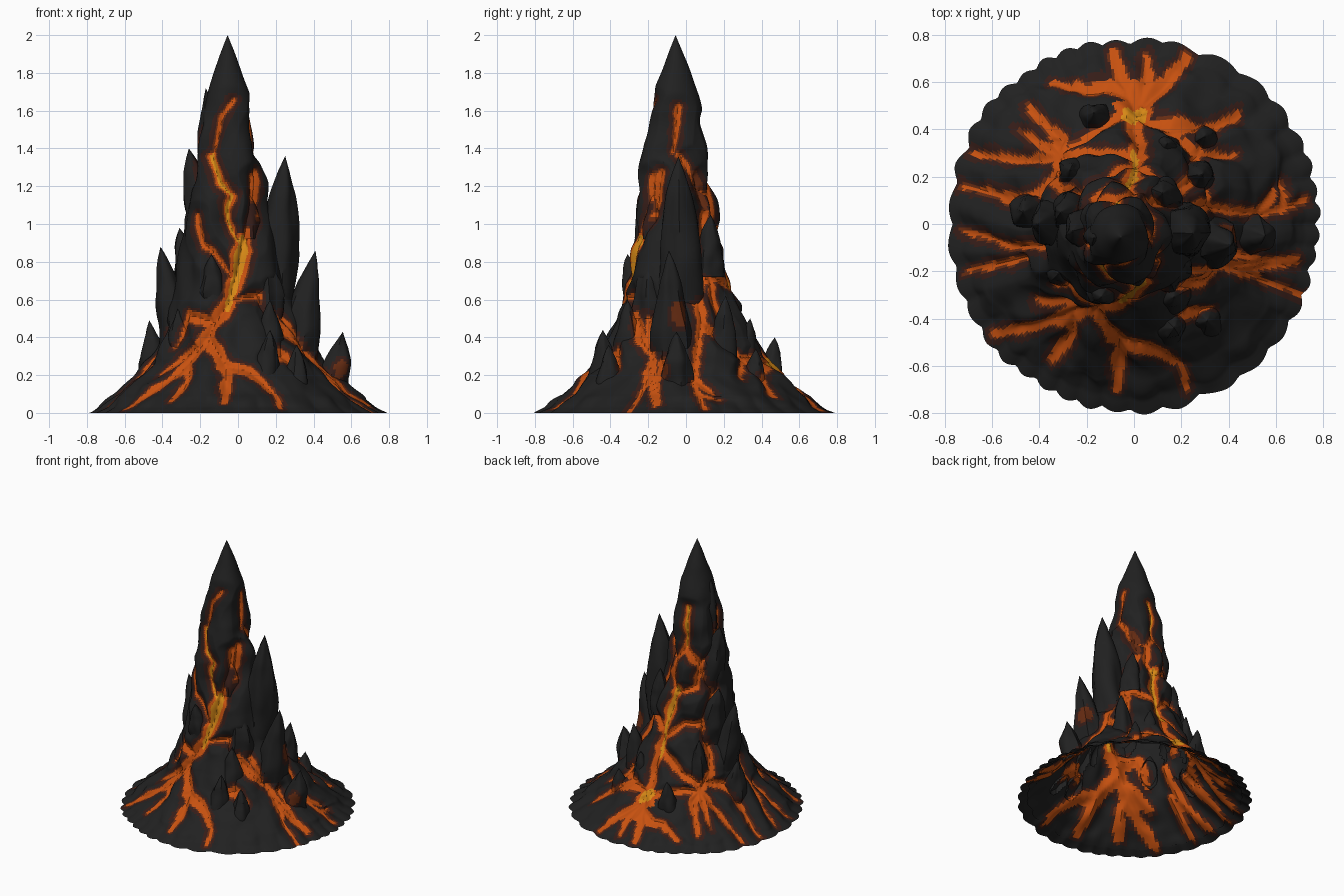
import bpy, bmesh, math
from mathutils import Vector, noise
from mathutils.kdtree import KDTree

if "Cube" in bpy.data.objects:
    bpy.data.objects.remove(bpy.data.objects["Cube"])

# Colours: index order is used by the lava rule
COLOURS = [("charcoal rock", (0.015, 0.015, 0.015)), ("scorched brown", (0.036, 0.012, 0.009)),
           ("rust", (0.13, 0.024, 0.006)), ("lava orange", (0.57, 0.082, 0.005)),
           ("lava amber", (0.68, 0.25, 0.008))]
MATS = []
for name, c in COLOURS:
    m = bpy.data.materials.new(name)
    m.diffuse_color = (*c, 1)
    m.use_nodes = True
    m.node_tree.nodes["Principled BSDF"].inputs["Base Color"].default_value = m.diffuse_color
    MATS.append(m)

# Mountain profile at vein level: height, radius
PROFILE = [(0, .765), (.03, .70), (.1, .60), (.2, .49), (.3, .405), (.4, .345), (.6, .265),
           (.8, .215), (1, .18), (1.2, .155), (1.4, .125), (1.6, .10), (1.8, .055), (2, 0)]


def radius(z):
    for (z0, r0), (z1, r1) in zip(PROFILE, PROFILE[1:]):
        if z <= z1:
            return r0 + (r1 - r0) * (z - z0) / (z1 - z0)
    return 0


def height(r):
    for (z0, r0), (z1, r1) in zip(PROFILE, PROFILE[1:]):
        if r >= r1:
            return max(0, z0 + (z1 - z0) * (r - r0) / (r1 - r0))
    return 2


def centre(z):
    s = -.055 * min(1, z)
    return Vector((s, s, z))


def on_shell(az, z, extra=0):
    return centre(z) + (radius(z) + extra) * Vector((math.cos(az), math.sin(az), 0))


# Vein points given from above (x, y), from the front (x, z), from the right (y, z), or as (degrees, z)
def from_top(x, y):
    z = 0
    for _ in range(6):
        d = Vector((x, y, z)) - centre(z)
        z = height(d.length)
    return on_shell(math.atan2(d.y, d.x), z)


def from_front(x, z):
    s = (x - centre(z).x) / (radius(z) + .02)
    return on_shell(-math.pi / 2 + math.asin(max(-.97, min(.97, s))), z)


def from_right(y, z):
    s = (y - centre(z).y) / (radius(z) + .02)
    return on_shell(math.asin(max(-.97, min(.97, s))), z)


def from_polar(a, z):
    return on_shell(math.radians(a), z)


# Each vein: width, heat (1 amber core, 0 orange, -1 rust only), points
BACK_SKIRT = [
    (.065, 1, [(-.01, .42), (.03, .47)]), (.085, 0, [(0, .45), (.01, .54)]),
    (.033, 0, [(.02, .5), (.05, .6), (.05, .7)]), (.033, 0, [(0, .48), (-.06, .6), (-.08, .72)]),
    (.036, 0, [(.04, .5), (.14, .58), (.22, .7)]),
    (.033, 0, [(0, .5), (-.12, .56), (-.2, .53), (-.33, .58)]),
    (.032, 0, [(0, .43), (.15, .38), (.28, .38), (.42, .44)]), (.022, 0, [(.15, .36), (.25, .3), (.4, .28)]),
    (.035, 0, [(0, .42), (.02, .33), (0, .2)]), (.03, 1, [(0, .28), (.01, .22)]),
    (.028, 0, [(-.05, .42), (-.18, .36), (-.3, .27)])]
SIDE_SKIRT = [
    (.03, 0, [(-.31, .18), (-.3, .35), (-.42, .46)]), (.02, 0, [(-.3, .27), (-.5, .27), (-.67, .3)]),
    (.018, 0, [(-.31, .2), (-.45, .1), (-.72, .16)]), (.014, 0, [(-.35, -.1), (-.5, -.09), (-.72, -.03)]),
    (.015, 0, [(-.45, -.14), (-.7, -.2)]), (.018, 0, [(.48, .02), (.6, .06), (.72, .1)]),
    (.016, 0, [(.6, .06), (.62, .18)]), (.02, 0, [(.27, -.18), (.45, -.19), (.68, -.17)]),
    (.013, 0, [(.45, -.19), (.57, -.25), (.7, -.3)]), (.035, 0, [(.2, -.35), (.26, -.35), (.31, -.35)])]
FRONT_SKIRT = [
    (.032, 0, [(-.15, -.34), (-.3, -.39), (-.42, -.41), (-.57, -.45)]),
    (.022, 0, [(-.22, -.34), (-.4, -.31)]), (.026, 0, [(-.26, -.39), (-.26, -.46), (-.34, -.56)]),
    (.033, 0, [(-.14, -.36), (-.06, -.46), (-.06, -.54), (-.07, -.66)]),
    (.035, 0, [(-.07, -.46), (.05, -.48), (.13, -.53)]), (.02, 0, [(.1, -.51), (.19, -.58), (.22, -.68)])]
FRONT = [
    (.010, 0, [(-.03, 1.66), (-.09, 1.55), (-.11, 1.45), (-.14, 1.35)]),
    (.021, 1, [(-.14, 1.36), (-.1, 1.23), (-.04, 1.15), (-.06, 1.02), (.0, .92)]),
    (.048, 1, [(.03, .92), (.0, .75), (-.06, .55)]), (.036, 0, [(-.06, .56), (-.14, .45), (-.17, .36)]),
    (.024, 0, [(.09, 1.27), (.1, 1.05), (.03, .9)]), (.016, 0, [(-.2, 1.05), (-.18, .9), (-.1, .81), (-.04, .72)]),
    (.028, 0, [(-.14, .48), (-.25, .52), (-.33, .35)]), (.016, 0, [(-.02, .6), (.12, .62), (.2, .48)]),
    (.03, 0, [(.19, .5), (.25, .42), (.34, .33)]), (.025, 0, [(.44, .27), (.54, .18)])]
RIGHT = [
    (.02, 0, [(-.15, .05), (-.18, .25), (-.2, .45), (-.22, .65)]), (.02, 0, [(-.18, .35), (-.28, .5)]),
    (.024, 0, [(.05, .7), (.08, .45), (.04, .15)]), (.026, 0, [(.08, .46), (.2, .38), (.28, .32), (.4, .18)]),
    (.026, 0, [(.05, .17), (.15, .1)]), (.016, 0, [(-.04, 1.62), (-.07, 1.38)]),
    (.03, -1, [(.06, 1.25), (.1, 1.1)]), (.024, 0, [(.1, 1.05), (.09, .65)]),
    (.02, 0, [(-.17, 1.25), (-.19, 1.1), (-.24, .9)]), (.035, 0, [(-.36, .3), (-.42, .28)])]
UPPER_BACK = [
    (.02, 1, [(98, 1.53), (98, 1.25)]), (.02, 0, [(98, 1.25), (75, 1.15), (72, 1.0), (85, .92)]),
    (.022, 0, [(98, 1.25), (130, 1.13), (125, .98), (88, .92)]), (.018, 0, [(190, 1.5), (180, 1.25), (130, 1.14)]),
    (.034, 1, [(88, .95), (82, .8), (80, .6)]), (.03, 0, [(80, .6), (84, .4), (88, .3)]),
    (.024, 0, [(80, .6), (110, .72), (140, .72), (160, .65), (178, .5)]),
    (.026, 0, [(80, .55), (115, .4), (150, .32), (172, .3)]), (.02, 0, [(130, .38), (140, .1)]),
    (.022, 0, [(140, .72), (148, .5), (145, .34)]), (.016, 0, [(130, 1.1), (160, .95), (140, .72)]),
    (.018, 0, [(172, .3), (166, .1)]), (.018, 0, [(10, 1.36), (40, 1.2), (75, 1.15)])]
UPPER_RIGHT = [
    (.03, 0, [(80, .66), (50, .72), (30, .7), (15, .58)]), (.026, 0, [(40, .72), (38, .5), (45, .3)])]
# Scorched patches on the rock faces, with ends in space
PATCHES = [(.05, -1, [(.40, -.04, .54), (.41, -.04, .47)]), (.03, -1, [(.55, -.13, .22), (.55, -.11, .26)])]

samples = []
for convert, group in ((from_top, BACK_SKIRT), (from_top, SIDE_SKIRT), (from_top, FRONT_SKIRT),
                       (from_front, FRONT), (from_right, RIGHT), (from_polar, UPPER_BACK),
                       (from_polar, UPPER_RIGHT), (None, PATCHES)):
    for width, hot, pts in group:
        pts = [convert(*p) if convert else Vector(p) for p in pts]
        for i, (a, b) in enumerate(zip(pts, pts[1:])):
            n = max(2, int((b - a).length / .01))
            for k in range(n + 1):
                p = a.lerp(b, k / n)
                if convert:
                    d = p - centre(p.z)
                    p = on_shell(math.atan2(d.y, d.x), p.z)
                taper = 1 - .5 * ((i + k / n) / (len(pts) - 1)) ** 2
                samples.append((p, width * taper * (1 + .45 * noise.noise(p * 14)), hot))
tree = KDTree(len(samples))
for i, s in enumerate(samples):
    tree.insert(s[0], i)
tree.balance()


def lava_index(p, spread=0):
    """Material index from the distance to the nearest vein edge, with a ragged outline."""
    p = p + .012 * noise.noise_vector(p * 12)
    near = [(d, samples[i][1] + spread, samples[i][2]) for _, i, d in tree.find_n(p, 7)]
    if any(hot == 1 and d < .6 * w for d, w, hot in near):
        return 4
    edge, hot = min((d - w, hot) for d, w, hot in near)
    rag = noise.noise(p * 20)
    edge += .006 * rag
    if edge < 0:
        return 3 if hot >= 0 else 2
    return 2 if edge < .007 else 1 if edge < .026 + .014 * rag else 0


def finish(name, bm):
    bmesh.ops.remove_doubles(bm, verts=bm.verts, dist=.0005)
    bmesh.ops.recalc_face_normals(bm, faces=bm.faces)
    mesh = bpy.data.meshes.new(name)
    bm.to_mesh(mesh)
    bm.free()
    for m in MATS:
        mesh.materials.append(m)
    ob = bpy.data.objects.new(name, mesh)
    bpy.context.collection.objects.link(ob)
    bpy.ops.object.select_all(action='DESELECT')
    ob.select_set(True)
    bpy.context.view_layer.objects.active = ob
    bpy.ops.object.shade_smooth_by_angle(angle=math.radians(40))


def skin(name, rows, colour_points, spread=0, buried=None):
    """Join closed rings of points with quads, coloured by the lava rule."""
    bm = bmesh.new()
    rings = [[bm.verts.new(p) for p in row] for row in rows]
    n = len(rows[0])
    for j in range(len(rows) - 1):
        for i in range(n):
            k = (i + 1) % n
            if buried and buried((rows[j][i] + rows[j + 1][k]) / 2):
                continue
            f = bm.faces.new((rings[j][i], rings[j][k], rings[j + 1][k], rings[j + 1][i]))
            f.material_index = lava_index((colour_points[j][i] + colour_points[j + 1][k]) / 2, spread)
    bmesh.ops.delete(bm, geom=[v for v in bm.verts if not v.link_faces], context='VERTS')
    finish(name, bm)


# Mountain shell, open underneath: rock swells outwards between the veins
heights = []
for (z0, r0), (z1, r1) in zip(PROFILE, PROFILE[1:]):
    n = math.ceil(math.hypot(z1 - z0, r1 - r0) / .0125)
    heights += [z0 + (z1 - z0) * k / n for k in range(n)]
heights.append(2)
SEG = 360
flat, swollen = [], []
for z in heights:
    row = [on_shell(math.tau * i / SEG, z) for i in range(SEG)]
    flat.append(row)
    out = []
    for i, p in enumerate(row):
        az = math.tau * i / SEG
        swell = .05 * min(1, tree.find(p)[2] / .08) ** .7
        swell += .035 * noise.noise(Vector((p.x * 9, p.y * 9, p.z * 5)))
        swell *= min(1, (2 - z) / .5) * min(1, .15 + z / .1)
        scallop = .022 * abs(math.sin(19 * az + 2 * math.sin(3 * az))) + .02 * noise.noise(p * 6)
        out.append(on_shell(az, z, swell + scallop * max(0, 1 - z / .12)))
    swollen.append(out)
skin("mountain_shell", swollen, flat)

# Glowing lining just inside the lower mountain
low = [j for j, z in enumerate(heights) if .02 < z < .55][::2]
lining = [[p.lerp(centre(p.z), .02) for p in swollen[j][::2]] for j in low]
skin("glowing_lining", lining, [flat[j][::2] for j in low], spread=.014)

# Rock spires: base x, y, z, tip x, y, z, thickness
SIDE_ROCKS = [
    (.165, -.03, .55, .25, -.04, 1.36, .12), (.285, -.07, .2, .41, -.09, .86, .105),
    (.485, -.05, .08, .555, -.05, .43, .08), (-.3, 0, .3, -.41, 0, .88, .1),
    (-.41, .05, .08, -.47, .05, .49, .085), (-.15, -.03, .9, -.26, -.03, 1.4, .1),
    (-.11, -.05, 1.2, -.17, -.06, 1.72, .075), (-.21, .05, .55, -.31, .05, .98, .095),
    (-.25, .2, .3, -.27, .23, .65, .065), (.25, .18, .2, .29, .21, .62, .08),
    (-.28, -.19, .25, -.32, -.21, .55, .075)]
FRONT_BACK_ROCKS = [
    (.05, -.16, .92, .03, -.16, 1.22, .065), (-.13, -.24, .53, -.14, -.31, .84, .075),
    (.15, -.19, .5, .14, -.19, .87, .085), (-.02, -.14, 1.25, -.03, -.16, 1.65, .05),
    (.16, -.31, .2, .17, -.31, .6, .08), (.31, -.4, .05, .31, -.41, .36, .07),
    (.14, -.43, .08, .17, -.44, .44, .08), (.06, -.3, .25, .06, -.3, .55, .08),
    (-.16, .43, .08, -.17, .47, .4, .07), (.14, .3, .2, .14, .34, .5, .065),
    (.13, .12, .72, .12, .13, 1.05, .07), (.29, .36, .08, .3, .37, .34, .06)]
SHAPE = [(0, 1.08), (.15, 1.06), (.35, 1), (.55, .82), (.75, .55), (.9, .25), (1, 0)]


def rock(name, bx, by, bz, tx, ty, tz, thick, turn):
    base, tip, rows = Vector((bx, by, bz)), Vector((tx, ty, tz)), []
    for (t0, r0), (t1, r1) in zip(SHAPE, SHAPE[1:] + SHAPE[-1:]):
        for s in (0, .2, .4, .6, .8):
            t, r, row = t0 + (t1 - t0) * s, r0 + (r1 - r0) * s, []
            for i in range(28):
                a = math.tau * i / 28
                facet = .95 / math.cos(a % (math.pi / 3) - math.pi / 6) ** .6
                d = Vector((math.cos(a + turn), math.sin(a + turn), 0))
                lump = 1 + .3 * noise.noise(base * 9 + d + Vector((0, 0, t * 3)))
                row.append(base.lerp(tip, t) + d * thick * r * facet * lump)
            rows.append(row)
    # Leave out the part inside the mountain
    skin(name, rows, rows, buried=lambda c: (c - centre(c.z)).length < radius(c.z))


for i, r in enumerate(SIDE_ROCKS):
    rock(f"side_spire_{i + 1}", *r, i * .7)
for i, r in enumerate(FRONT_BACK_ROCKS):
    rock(f"face_rock_{i + 1}", *r, i * .9)
